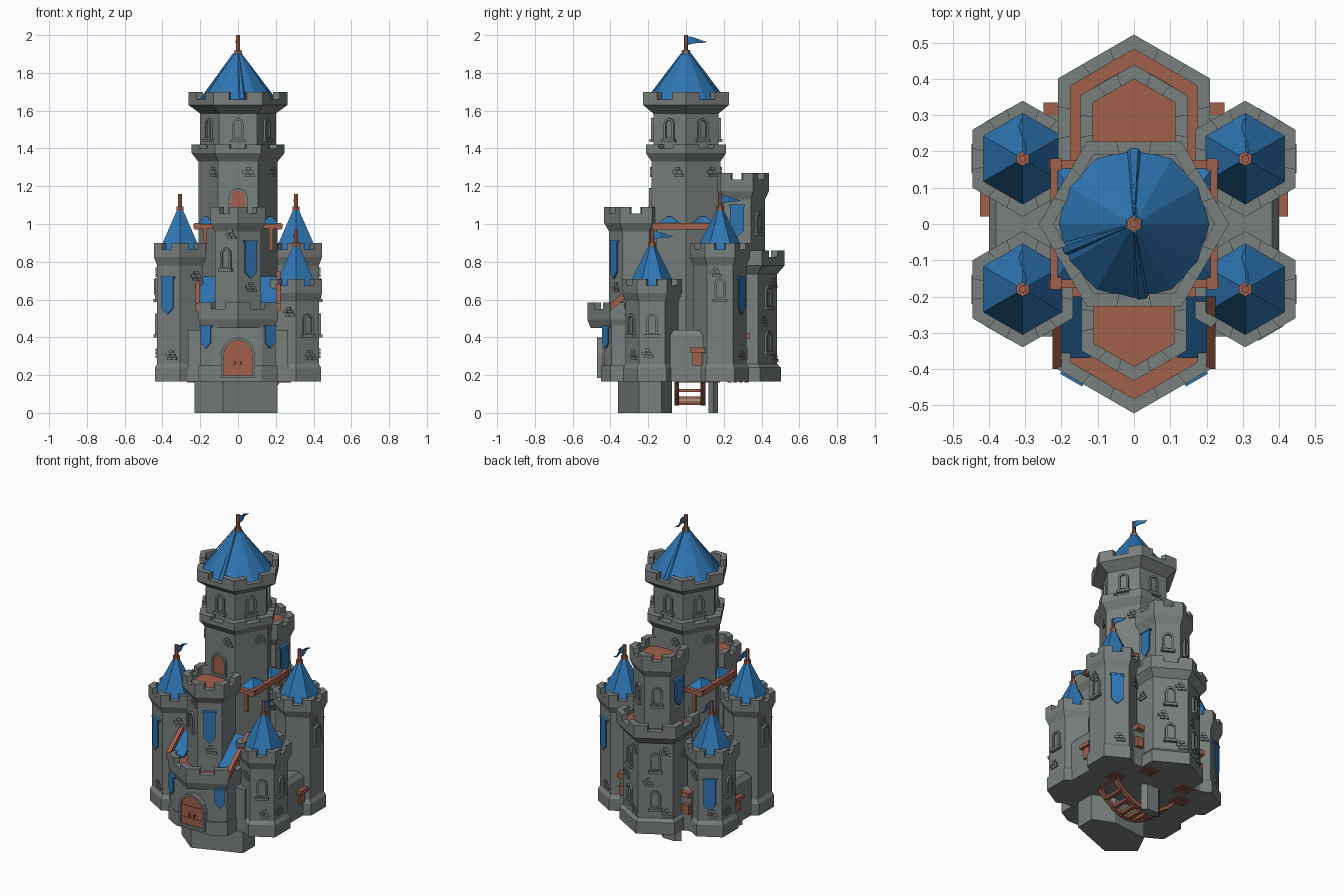
import bpy, bmesh
from math import sin, cos, pi, radians, sqrt
from mathutils import Matrix, Vector

if "Cube" in bpy.data.objects:
    bpy.data.objects.remove(bpy.data.objects["Cube"])


def material(name, rgb):
    m = bpy.data.materials.new(name)
    m.use_nodes = True
    m.diffuse_color = (*rgb, 1)
    m.node_tree.nodes["Principled BSDF"].inputs["Base Color"].default_value = (*rgb, 1)
    return m


STONE = material("grey stone", (0.19, 0.215, 0.208))
BLUE = material("blue cloth", (0.027, 0.18, 0.45))
WOOD = material("red brown wood", (0.36, 0.115, 0.07))
ID = Matrix.Identity(4)


# Skin a stack of equal point rings, optionally capped or closed into a loop
def loft(name, rings, mat, matrix=ID, caps=True, loop=False):
    bm = bmesh.new()
    vs = [[bm.verts.new(matrix @ Vector(p)) for p in r] for r in rings]
    n = len(rings[0])
    pairs = list(zip(vs, vs[1:])) + ([(vs[-1], vs[0])] if loop else [])
    for a, b in pairs:
        for i in range(n):
            bm.faces.new((a[i], a[(i + 1) % n], b[(i + 1) % n], b[i]))
    if caps and not loop:
        bm.faces.new(vs[0])
        bm.faces.new(vs[-1])
    bmesh.ops.recalc_face_normals(bm, faces=bm.faces)
    me = bpy.data.meshes.new(name)
    bm.to_mesh(me)
    bm.free()
    me.materials.append(mat)
    ob = bpy.data.objects.new(name, me)
    bpy.context.scene.collection.objects.link(ob)
    return ob


def ring(c, r, z, phase=30, n=6):
    return [(c[0] + r * cos(radians(phase) + 2 * pi * i / n),
             c[1] + r * sin(radians(phase) + 2 * pi * i / n), z) for i in range(n)]


# Stack of regular polygons, given (radius, height) pairs
def tower(name, c, profile, mat=STONE, phase=30, n=6):
    return loft(name, [ring(c, r, z, phase, n) for r, z in profile], mat)


def slab(name, pts, z0, z1, mat=STONE):
    return loft(name, [[(x, y, z) for x, y in pts] for z in (z0, z1)], mat)


def box(name, x0, x1, y0, y1, z0, z1, mat=STONE):
    return slab(name, [(x0, y0), (x1, y0), (x1, y1), (x0, y1)], z0, z1, mat)


# Upright plate: profile in x and z, thickness along y
def plate(name, pts, y0, y1, mat, matrix=ID):
    return loft(name, [[(x, y, z) for x, z in pts] for y in (y0, y1)], mat, matrix)


def rect(x, z, w, h):
    return [(x - w / 2, z), (x + w / 2, z), (x + w / 2, z + h), (x - w / 2, z + h)]


# Local frame on a wall face: -y points out of the wall
def wall(c, angle, radius, z, side=0):
    a = radians(angle)
    ap = radius * sqrt(3) / 2
    return (Matrix.Translation((c[0] + ap * cos(a), c[1] + ap * sin(a), z))
            @ Matrix.Rotation(a + pi / 2, 4, 'Z') @ Matrix.Translation((side, 0, 0)))


def arch(w, h, z=0):
    r = w / 2
    return [(-r, z), (r, z)] + [(r * cos(pi * i / 6), h - r + r * sin(pi * i / 6)) for i in range(7)]


def arch_frame(name, w, h, t, out, m):
    o, i = arch(w, h), arch(w - 2 * t, h - t, t)
    loft(name, [[(x, y, z) for x, z in p] for p, y in
                ((o, 0.01), (o, -out), (i, -out), (i, 0.01))], STONE, m, loop=True)


def window(m):
    arch_frame("window_frame", 0.062, 0.115, 0.012, 0.012, m)
    plate("window_pane", arch(0.04, 0.1, 0.01), -0.003, 0.005, STONE, m)
    plate("window_sill", rect(0, -0.012, 0.08, 0.016), -0.02, 0.01, STONE, m)


def banner(m, w=0.07, h=0.2):
    plate("banner", [(-w / 2, h), (-w / 2, w / 2), (0, 0), (w / 2, w / 2), (w / 2, h)],
          -0.016, -0.008, BLUE, m)
    plate("banner_rod", rect(0, h - 0.008, w + 0.01, 0.01), -0.018, 0.005, BLUE, m)


def bricks(m):
    for x, z in ((-0.012, 0.018), (0.018, 0.018), (0, 0), (0.028, 0), (0.006, 0.036)):
        plate("loose_brick", rect(x, z, 0.026, 0.015), -0.008, 0.005, STONE, m)


# Battlement: flared corbel, low wall, corner merlons and a floor
def battlement(name, c, r_in, r, z0, z1, floor, phase=30, thick=0.04, notch=0.035, mat=WOOD):
    low = z1 - notch
    prof = [(r_in, z0), (r, z0 + 0.045), (r, low), (r - thick, low), (r - thick, floor)]
    tower(name + "_parapet", c, prof, phase=phase)
    tower(name + "_floor", c, [(r - thick, floor - 0.01), (r - thick, floor + 0.003)], mat, phase)
    o = [Vector(p[:2]) for p in ring(c, r, 0, phase)]
    i = [Vector(p[:2]) for p in ring(c, r - thick, 0, phase)]
    for k in range(6):
        a, b = k - 1, (k + 1) % 6
        slab(name + "_merlon", [o[k].lerp(o[a], 0.32), o[k], o[k].lerp(o[b], 0.32),
                                i[k].lerp(i[b], 0.32), i[k], i[k].lerp(i[a], 0.32)], low, z1)


def flag(c, z, h, length):
    tower("flag_pole", c, [(0.011, z), (0.011, z + h)], WOOD)
    tower("pole_collar", c, [(0.02, z - 0.015), (0.02, z + 0.012)], WOOD)
    top = z + h - 0.008
    rows = []
    for k in range(6):
        t = k / 5
        x = c[0] + 0.01 * sin(t * 6)
        half = 0.024 * (1 - t) + 0.001
        y, mid = c[1] + t * length, top - 0.024 + 0.004 * sin(t * 5)
        rows.append([(x - .002, y, mid - half), (x + .002, y, mid - half),
                     (x + .002, y, mid + half), (x - .002, y, mid + half)])
    loft("flag", rows, BLUE)


# Base, rock footing and hanging ladder
box("base_core", -0.37, 0.37, -0.2, 0.2, 0.165, 0.25)
box("base_middle", -0.25, 0.25, -0.3, 0.3, 0.165, 0.3)
slab("rock_footing", [(-0.23, -0.24), (-0.08, -0.36), (0.21, -0.25), (0.21, -0.13), (0.08, -0.074), (-0.16, -0.1)], 0, 0.17)
slab("rear_footing", [(-0.07, 0.145), (-0.04, 0.12), (0.04, 0.12), (0.07, 0.145), (0.04, 0.17), (-0.04, 0.17)], 0, 0.17)
arc = [(-0.22 + 0.055 * k, 0.05 + 0.12 * ((k - 4) / 4) ** 2) for k in range(9)]
for y in (-0.05, 0.09):
    loft("ladder_rail", [[(x, y - .012, z - .012), (x, y + .012, z - .012), (x, y + .012, z + .012),
                          (x, y - .012, z + .012)] for x, z in arc], WOOD)
for x, z in arc:
    box("ladder_rung", x - 0.012, x + 0.012, -0.055, 0.1, z - 0.008, z + 0.008, WOOD)
for x, y in ((-0.15, 0.22), (0.14, 0.25), (-0.22, 0.1), (0.24, 0.08)):
    for k in range(3):
        box("underside_plank", x - 0.05, x + 0.04, y + 0.03 * k, y + 0.03 * k + 0.02, 0.16, 0.17, WOOD)

# Great tower
O = (0, 0)
tower("great_tower", O, [(0.21, 0.165), (0.21, 1.4), (0.2, 1.4), (0.2, 1.62)], phase=0)
battlement("great_tower_band", O, 0.21, 0.245, 1.33, 1.42, 1.39, 0, 0.045, 0.02, STONE)
battlement("great_tower_top", O, 0.2, 0.262, 1.585, 1.7, 1.65, 0, 0.04, 0.04, STONE)
tower("great_roof", O, [(0.207, 1.655), (0.018, 1.905)], BLUE, 0, 12)
for a in (90, 200, 276):
    d, t = Vector((cos(radians(a)), sin(radians(a)))), Vector((-sin(radians(a)), cos(radians(a))))
    loft("roof_fold", [[(*(d * (r + e) + t * s), z) for s, e in ((-w, 0), (w, 0), (w * .6, .008), (-w * .6, .008))]
                       for r, w, z in ((0.2, 0.018, 1.665), (0.02, 0.003, 1.903))], BLUE)
tower("great_finial", O, [(0.024, 1.895), (0.024, 1.912)], STONE)
flag(O, 1.91, 0.09, 0.11)
for a in range(30, 390, 60):
    window(wall(O, a, 0.2, 1.445))
    bricks(wall(O, a, 0.21, 1.25, 0.05 if a % 120 else -0.06))
m = wall(O, 270, 0.21, 1.05)
arch_frame("upper_door_frame", 0.1, 0.14, 0.012, 0.015, m)
plate("upper_door", arch(0.08, 0.13), -0.008, 0.005, WOOD, m)

# Gatehouse with cut front
G = (0, -0.28)
for name, r, y, z0, z1 in (("gate_skirt", 0.24, -0.45, 0.165, 0.25), ("gate_body", 0.23, -0.435, 0.25, 0.5)):
    hx, hy = r * sqrt(3) / 2, -0.28 - r / 2
    cut = (y - (-0.28 - r)) * sqrt(3)
    slab(name, [(-cut, y), (cut, y), (hx, hy), (hx, -0.15), (-hx, -0.15), (-hx, hy)], z0, z1)
battlement("gate", G, 0.225, 0.2425, 0.45, 0.585, 0.525)
m = Matrix.Translation((0, -0.45, 0.185))
arch_frame("gate_door_frame", 0.18, 0.215, 0.014, 0.02, m)
plate("gate_door", arch(0.155, 0.203, 0.004), -0.009, 0.02, WOOD, m)
for x in (-0.016, 0.016):
    plate("door_handle", rect(x, 0.07, 0.01, 0.02), -0.02, 0, WOOD, m)
for z in (0.05, 0.125):
    plate("door_strap", rect(0, z, 0.15, 0.01), -0.014, 0, WOOD, m)
for a, s in ((240, -0.075), (300, 0.075)):
    banner(wall(G, a, 0.23, 0.34, s), 0.06, 0.12)

# Front and rear keeps
F, R = (0, -0.265), (0, 0.27)
tower("front_keep", F, [(0.142, 0.3), (0.142, 1.0)])
battlement("front_keep", F, 0.142, 0.168, 0.96, 1.09, 1.03)
window(wall(F, 240, 0.142, 0.76))
banner(wall(F, 300, 0.142, 0.71))
bricks(wall(F, 300, 0.142, 0.64))
bricks(wall(F, 240, 0.142, 0.92, 0.02))
B = (0, 0.28)
tower("rear_bastion", B, [(0.222, 0.165), (0.222, 0.24), (0.203, 0.26), (0.203, 0.78)])
battlement("rear_bastion", B, 0.203, 0.2425, 0.735, 0.86, 0.8)
tower("rear_keep", R, [(0.148, 0.7), (0.148, 1.2)])
battlement("rear_keep", R, 0.148, 0.17, 1.13, 1.27, 1.21)
for a in (60, 120):
    window(wall(B, a, 0.203, 0.32))
    window(wall(B, a, 0.203, 0.56))
    window(wall(R, a, 0.148, 0.95))
    for z, s in ((0.46, -0.05), (0.66, 0.05), (0.27, 0.06)):
        bricks(wall(B, a, 0.203, z, s))
for a in (0, 180):
    banner(wall(R, a, 0.148, 0.93), 0.075, 0.17)
    bricks(wall(B, a, 0.203, 0.62, 0))

# Corner towers: tall and short on opposite diagonals
for sx in (-1, 1):
    for sy in (-1, 1):
        c = (0.307 * sx, 0.18 * sy)
        tall = sx == sy
        top = 0.9 if tall else 0.71
        tower("corner_tower", c, [(0.154, 0.165), (0.154, 0.24), (0.14, 0.26), (0.14, top - 0.06)])
        battlement("corner_tower", c, 0.14, 0.16, top - 0.12, top, top - 0.05, thick=0.035, mat=STONE)
        tower("corner_roof", c, [(0.126, top - 0.04), (0.01, top + 0.19)], BLUE)
        flag(c, top + 0.18, 0.08, 0.11)
        out = 0 if sx > 0 else 180
        diag = sy * (60 if sx > 0 else 120)
        window(wall(c, out, 0.14, top - 0.3))
        bricks(wall(c, out, 0.14, top - 0.42 if not tall else top - 0.18, -0.03))
        bricks(wall(c, diag, 0.14, 0.28, 0.01))
        if tall or sy > 0:
            banner(wall(c, diag, 0.14, top - 0.38))
        else:
            window(wall(c, diag, 0.14, top - 0.3))
        bricks(wall(c, sy * (120 if sx > 0 else 60), 0.14, top - 0.2, 0.02))

# Curtain walls, wooden fittings, awnings and side walkways
for s in (-1, 1):
    def sbox(name, x0, x1, *rest):
        return box(name, min(s * x0, s * x1), max(s * x0, s * x1), *rest)
    loft("side_wall", [[(s * x, y, z) for x, y in ((0.15, a), (b, a), (b, d), (0.15, d))]
                       for a, d, b, z in ((-.085, .09, .4, .165), (-.085, .09, .4, .41), (-.065, .07, .38, .44))], STONE)
    sbox("front_wall", 0.17, 0.265, -0.31, -0.1, 0.165, 0.44)
    sbox("rear_wall", 0.17, 0.25, 0.1, 0.3, 0.165, 0.42)
    sbox("side_hatch", 0.39, 0.41, 0.035, 0.085, 0.25, 0.33, WOOD)
    sbox("side_hatch_roof", 0.39, 0.425, 0.02, 0.1, 0.32, 0.345, WOOD)
    sbox("rear_hatch", 0.2, 0.245, 0.29, 0.325, 0.28, 0.34, WOOD)
    sbox("rear_hatch_lintel", 0.2, 0.25, 0.29, 0.335, 0.39, 0.42, WOOD)
    for name, x0, x1, t, mat, y0, z0 in (("awning", 0.12, 0.2, 0.012, BLUE, -0.37, 0.56),
                                         ("awning_beam", 0.2, 0.225, 0.04, WOOD, -0.4, 0.54)):
        loft(name, [[(s * x, y, z) for y, z in ((y0, z0), (y0, z0 + t), (-0.2, 0.71 + t), (-0.2, 0.71))]
                    for x in (x0, x1)], mat)
    sbox("walkway_beam", 0.2, 0.23, -0.18, 0.18, 0.97, 1.005, WOOD)
    for y in (-0.165, 0.165):
        sbox("walkway_cross_beam", 0.1, 0.235, y - 0.012, y + 0.012, 0.975, 1.0, WOOD)
        sbox("walkway_post", 0.165, 0.185, y - 0.01, y + 0.01, 0.86, 0.98, WOOD)
    for y in (-0.09, 0.09):
        loft("walkway_canopy", [[(s * (0.17 + dx * k), y + dy * k, z) for dx, dy in ((-1, -1.4), (1, -1.4), (1, 1.4), (-1, 1.4))]
                                for k, z in ((0.05, 0.995), (0.008, 1.04))], BLUE)
